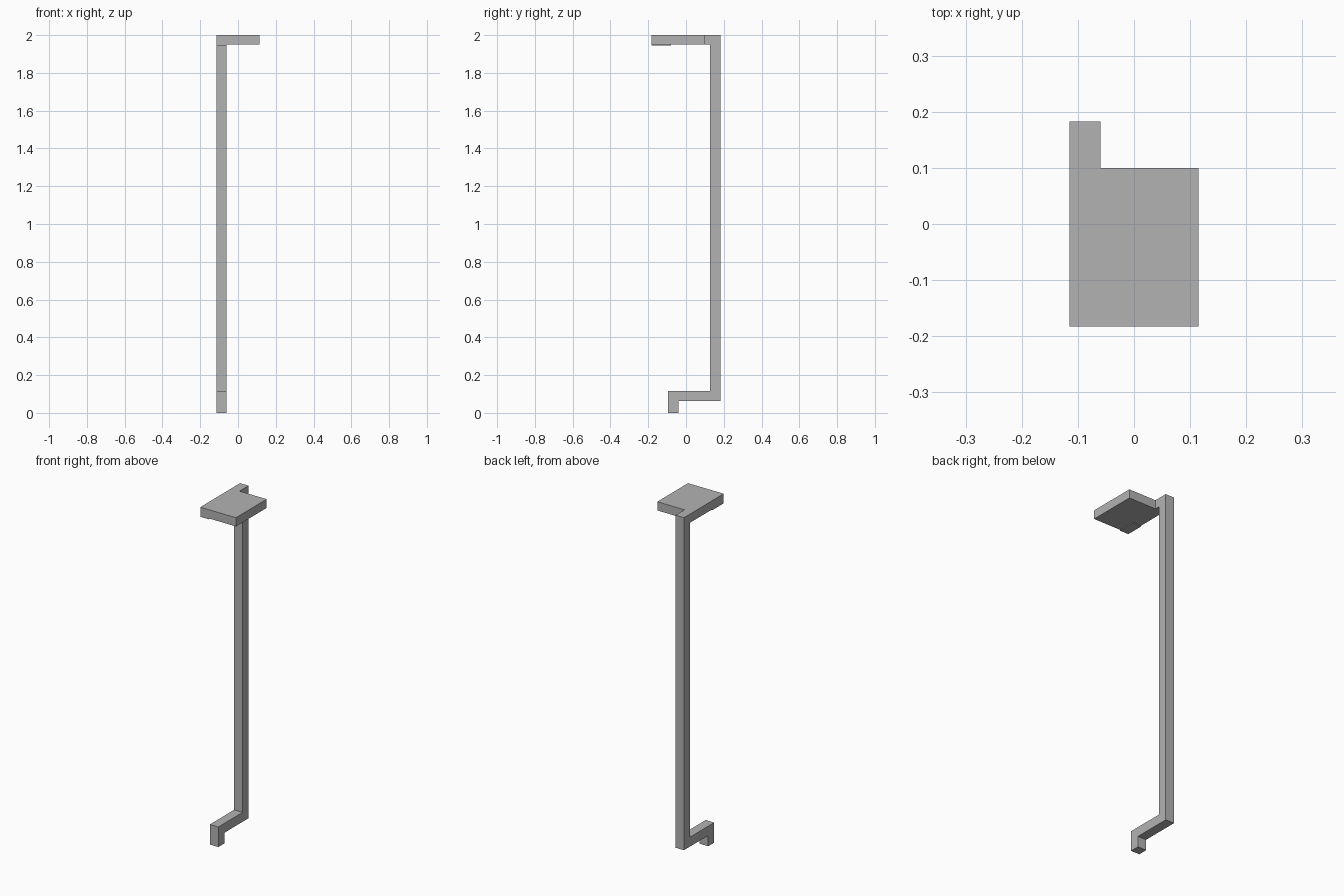
import bpy, bmesh
from mathutils import Vector

cube = bpy.data.objects.get("Cube")
if cube:
    bpy.data.objects.remove(cube, do_unlink=True)

grey = bpy.data.materials.new("plain_grey")
grey.use_nodes = True
colour = (0.45, 0.45, 0.45, 1)
grey.diffuse_color = colour
grey.node_tree.nodes["Principled BSDF"].inputs["Base Color"].default_value = colour


def extrude_outline(name, points, offset):
    """Extrude a flat outline along offset into a solid part."""
    bm = bmesh.new()
    face = bm.faces.new([bm.verts.new(p) for p in points])
    grown = bmesh.ops.extrude_face_region(bm, geom=[face], use_keep_orig=True)
    moved = [g for g in grown["geom"] if isinstance(g, bmesh.types.BMVert)]
    bmesh.ops.translate(bm, verts=moved, vec=Vector(offset))
    bmesh.ops.recalc_face_normals(bm, faces=bm.faces)
    mesh = bpy.data.meshes.new(name)
    bm.to_mesh(mesh)
    bm.free()
    mesh.materials.append(grey)
    obj = bpy.data.objects.new(name, mesh)
    bpy.context.collection.objects.link(obj)
    return obj


BAR = 0.055
LEFT, RIGHT = -0.115, 0.115
FRONT, BACK = -0.183, 0.183
TOP, UNDER = 2.0, 1.949

# Bent bar: foot, lower arm and tall post as one side profile
foot_front, arm_top = -0.095, 0.117
profile = [
    (foot_front, 0), (foot_front + BAR, 0),
    (foot_front + BAR, arm_top - BAR), (BACK, arm_top - BAR),
    (BACK, UNDER), (BACK - BAR, UNDER),
    (BACK - BAR, arm_top), (foot_front, arm_top),
]
extrude_outline("bent_post", [(LEFT, y, z) for y, z in profile], (BAR, 0, 0))

# Top plate with the tab that joins it to the post
plate_back = 0.10
outline = [
    (LEFT, FRONT), (RIGHT, FRONT), (RIGHT, plate_back),
    (LEFT + BAR, plate_back), (LEFT + BAR, BACK), (LEFT, BACK),
]
extrude_outline("top_plate", [(x, y, UNDER) for x, y in outline], (0, 0, TOP - UNDER))

# Shallow pad under the front corner of the plate
pad = [(LEFT, FRONT), (LEFT + BAR, FRONT), (LEFT + BAR, -0.08), (LEFT, -0.08)]
extrude_outline("corner_pad", [(x, y, UNDER) for x, y in pad], (0, 0, -0.005))
